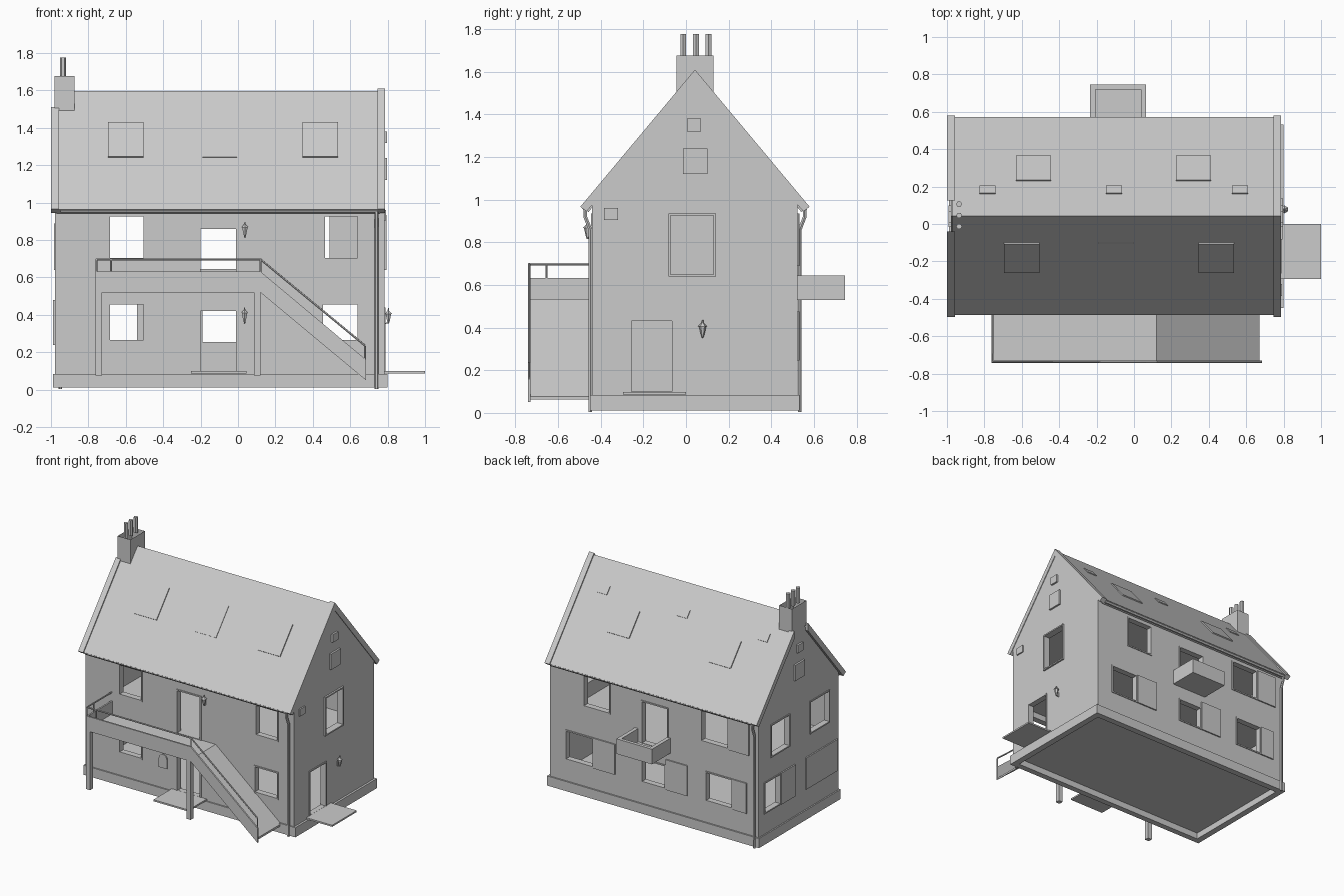
import bpy, bmesh, math
from mathutils import Vector, Matrix

if "Cube" in bpy.data.objects:
    bpy.data.objects.remove(bpy.data.objects["Cube"])

grey = bpy.data.materials.new("plain grey")
grey.diffuse_color = (0.6, 0.6, 0.6, 1)
grey.use_nodes = True
grey.node_tree.nodes["Principled BSDF"].inputs["Base Color"].default_value = grey.diffuse_color


def finish(name, bm):
    bmesh.ops.recalc_face_normals(bm, faces=bm.faces[:])
    me = bpy.data.meshes.new(name)
    bm.to_mesh(me)
    bm.free()
    me.materials.append(grey)
    ob = bpy.data.objects.new(name, me)
    bpy.context.collection.objects.link(ob)
    return ob


def boxes(name, items):
    """One object from boxes given as x0, x1, y0, y1, z0, z1."""
    bm = bmesh.new()
    for x0, x1, y0, y1, z0, z1 in items:
        m = Matrix.Translation(((x0 + x1) / 2, (y0 + y1) / 2, (z0 + z1) / 2))
        m = m @ Matrix.Diagonal((x1 - x0, y1 - y0, z1 - z0, 1))
        bmesh.ops.create_cube(bm, size=1, matrix=m)
    return finish(name, bm)


def prism(name, pts, axis, a, b):
    """Extrude a profile, (y, z) along x or (x, z) along y."""
    bm = bmesh.new()
    vs = [bm.verts.new((a, p, q) if axis == 'x' else (p, a, q)) for p, q in pts]
    f = bm.faces.new(vs)
    ext = bmesh.ops.extrude_face_region(bm, geom=[f])
    d = Vector((b - a, 0, 0)) if axis == 'x' else Vector((0, b - a, 0))
    bmesh.ops.translate(bm, vec=d, verts=[v for v in ext['geom'] if isinstance(v, bmesh.types.BMVert)])
    return finish(name, bm)


def tube(name, pts, r):
    cu = bpy.data.curves.new(name, 'CURVE')
    cu.dimensions = '3D'
    cu.bevel_depth = r
    cu.bevel_resolution = 1
    cu.use_fill_caps = True
    sp = cu.splines.new('POLY')
    sp.points.add(len(pts) - 1)
    for p, co in zip(sp.points, pts):
        p.co = (*co, 1)
    cu.materials.append(grey)
    ob = bpy.data.objects.new(name, cu)
    bpy.context.collection.objects.link(ob)
    bpy.context.view_layer.objects.active = ob
    ob.select_set(True)
    bpy.ops.object.convert(target='MESH')
    bpy.ops.object.shade_smooth_by_angle()
    ob.select_set(False)


def cut(ob, cutter):
    mod = ob.modifiers.new("cut", 'BOOLEAN')
    mod.operation, mod.solver, mod.object = 'DIFFERENCE', 'EXACT', cutter
    bpy.context.view_layer.objects.active = ob
    bpy.ops.object.modifier_apply(modifier=mod.name)
    bpy.data.objects.remove(cutter)


# Wall planes and roof line
XL, XR, YF, YB, YC = -0.978, 0.782, -0.44, 0.522, 0.042
SLOPE = 1.196


def roof_z(y, top=1.597):
    return top - SLOPE * abs(y - YC)


def on_wall(side, u0, u1, z0, z1, inn, out):
    """Box lying across a wall, reaching inn inside and out outside."""
    return {'front': (u0, u1, YF - out, YF + inn, z0, z1),
            'back': (u0, u1, YB - inn, YB + out, z0, z1),
            'left': (XL - out, XL + inn, u0, u1, z0, z1),
            'right': (XR - inn, XR + out, u0, u1, z0, z1)}[side]


openings = [
    ('front', -.685, -.505, .705, .925), ('front', .465, .64, .705, .925),
    ('front', -.685, -.505, .265, .455), ('front', .455, .64, .265, .455),
    ('front', -.2, -.01, .54, .86), ('front', -.2, -.01, .1, .42),
    ('back', -.72, -.5, .7, .925), ('back', .28, .49, .7, .925), ('back', -.21, 0, .548, .86),
    ('back', -.755, -.54, .255, .465), ('back', -.19, 0, .255, .42), ('back', .42, .64, .255, .465),
    ('right', -.072, .13, .65, .925), ('right', -.255, -.065, .1, .43),
    ('left', .16, .37, .65, .88), ('left', -.32, -.1, .65, .88), ('left', .27, .45, .25, .47)]

# House body with two hollow floors and openings
house = prism("house_walls", [(YF, .06), (YB, .06), (YB, roof_z(YB, 1.572)), (YC, 1.572),
                              (YF, roof_z(YF, 1.572))], 'x', XL, XR)
cut(house, boxes("rooms", [(XL + .04, XR - .04, YF + .04, YB - .04, *z)
                           for z in ((.095, .5), (.538, .945))]))
cut(house, boxes("opening_cutter", [on_wall(*o, .06, .05) for o in openings]))

# Thin frames around the openings
w, fr = .01, []
for s, a, b, z0, z1 in openings:
    out = .013 if s == 'right' and z0 > .5 else .006
    for r in ((a - w, a, z0, z1 + w), (b, b + w, z0, z1 + w), (a, b, z1, z1 + w)):
        fr.append(on_wall(s, *r, .01, out))
    if z0 > .2:
        fr.append(on_wall(s, a - w, b + w, z0 - w, z0, .01, out))
boxes("opening_frames", fr)

# Shutter panels and small gable plates
boxes("shutter_panels", [on_wall(*p, .005, .01) for p in (
    ('back', -.9, -.73, .69, .935), ('back', -.88, -.765, .245, .475),
    ('back', -.38, -.2, .245, .475), ('back', .23, .41, .245, .475),
    ('left', .09, .26, .24, .48), ('left', -.42, -.04, .24, .48))])
boxes("gable_plates", [on_wall(s, *p, .005, .014) for s in ('left', 'right') for p in (
    (-.015, .1, 1.12, 1.24), (.005, .07, 1.32, 1.38))]
    + [on_wall('right', -.385, -.32, .905, .96, .005, .01)])
arch = [(-.355, .24), (-.285, .24)] + [(-.32 + .035 * math.cos(t * math.pi / 8),
                                        .305 + .04 * math.sin(t * math.pi / 8)) for t in range(9)]
prism("arched_hatch", arch, 'y', YF - .008, YF + .005)

# Hollow plinth round the foot of the walls
plinth = boxes("plinth", [(-.988, .798, -.45, .533, .012, .085)])
cut(plinth, boxes("plinth_void", [(-.94, .75, -.405, .485, -.05, .06)]))


# Roof and raised gable copings
def chevron(h, top, thick):
    z = top - SLOPE * h
    return [(YC - h, z), (YC, top), (YC + h, z), (YC + h - .03, z - .022),
            (YC, top - thick), (YC - h + .03, z - .022)]


prism("roof", chevron(.529, 1.597, .05), 'x', -.97, .76)
prism("right_coping", chevron(.538, 1.61, .06), 'x', .745, .787)
for s in (-1, 1):
    a, b = .083, .538
    prism("left_coping", [(YC + s * a, 1.61 - SLOPE * a), (YC + s * b, 1.61 - SLOPE * b),
                          (YC + s * (b - .03), 1.588 - SLOPE * b),
                          (YC + s * a, 1.55 - SLOPE * a)], 'x', -1.0, -.958)

# Chimney stack, open at top and bottom, and its pots
bm = bmesh.new()
bmesh.ops.create_cube(bm, size=1, matrix=Matrix.Translation((-.9285, .0415, 1.583))
                      @ Matrix.Diagonal((.107, .173, .187, 1)))
bmesh.ops.delete(bm, geom=[f for f in bm.faces if abs(f.normal.z) > .9], context='FACES_ONLY')
finish("chimney", bm)
for y in (-.013, .046, .106):
    tube("chimney_pot", [(-.935, y, 1.66), (-.935, y, 1.777)], .016)


# Skylights: thin plates lying on the roof slope
def skylight(x0, x1, y_up, y_low, t):
    s = 1 if y_low > YC else -1
    pts = [(y + s * .767 * d, roof_z(y) + .641 * d)
           for y, d in ((y_up, -.01), (y_up, t), (y_low, t), (y_low, -.01))]
    prism("skylight", pts, 'x', x0, x1)


for x0, x1, t in ((-.695, -.505, .008), (-.19, -.005, .004), (.345, .535, .008)):
    skylight(x0, x1, -.1, -.255, t)
for x0 in (-.63, .225):
    skylight(x0, x0 + .187, .23, .36, .008)
for x0 in (-.825, -.15, .525):
    skylight(x0, x0 + .085, .16, .2, .006)

# Gutters and swan-neck drainpipes
for s, x, wall in ((-1, .74, YF - .009), (1, -.95, YB + .012)):
    eave = YC + s * .515
    tube("gutter", [(-.95, eave, .957), (.745, eave, .957)], .012)
    tube("drainpipe", [(x, eave, .955), (x, eave, .92), (x, wall, .86), (x, wall, .005)], .01)

# Front landing on posts and sloping stair, both behind a thin parapet
FY = -.742
boxes("landing", [(-.762, .12, FY, YF + .005, .52, .535)])
boxes("landing_parapet", [(-.762, .12, FY, FY + .012, .52, .632),
                          (-.762, -.75, FY, YF + .005, .52, .632)])
boxes("landing_post", [(x, x + .035, FY, FY + .035, .075, .525) for x in (-.762, .085)])
prism("stair", [(.12, .535), (.67, .077), (.67, .062), (.12, .52)], 'y', FY, YF + .005)
prism("stair_parapet", [(.12, .632), (.685, .16), (.685, .05), (.12, .52)], 'y', FY, FY + .012)
rail = FY + .006
tube("handrail", [(-.757, YF, .697), (-.757, rail, .697), (.12, rail, .697), (.68, rail, .235)], .006)
for x, y, z0, z1 in ((-.757, rail, .62, .697), (-.757, -.655, .62, .697), (-.68, rail, .62, .697),
                     (.12, rail, .62, .697), (.68, rail, .15, .235)):
    tube("rail_post", [(x, y, z0), (x, y, z1)], .005)

# Door slabs and the open-topped rear balcony
boxes("door_slabs", [(-.25, .045, -.66, YF, .087, .099), (XR, 1.0, -.295, 0, .087, .099)])
boxes("balcony", [(-.235, .065, YB, .745, .53, .545), (-.235, -.207, YB, .745, .54, .645),
                  (.037, .065, YB, .745, .54, .645), (-.21, .04, .72, .745, .54, .645)])


# Wall lanterns
def lantern(x, y, z, back):
    bm = bmesh.new()
    for z0, r1, r2, h in ((.012, .009, .017, .036), (.048, .021, .006, .016), (.064, .005, .003, .014),
                          (-.004, .004, .009, .016)):
        bmesh.ops.create_cone(bm, cap_ends=True, segments=6, radius1=r1, radius2=r2, depth=h,
                              matrix=Matrix.Translation((x, y, z + z0 + h / 2)))
    finish("lantern", bm)
    tube("lantern_bracket", [(x, y, z), (x + back[0], y + back[1], z - .004),
                             (x + back[0], y + back[1], z + .03)], .004)


lantern(.037, YF - .022, .82, (0, .02))
lantern(.035, YF - .022, .362, (0, .02))
lantern(XR + .022, .078, .358, (-.021, 0))
